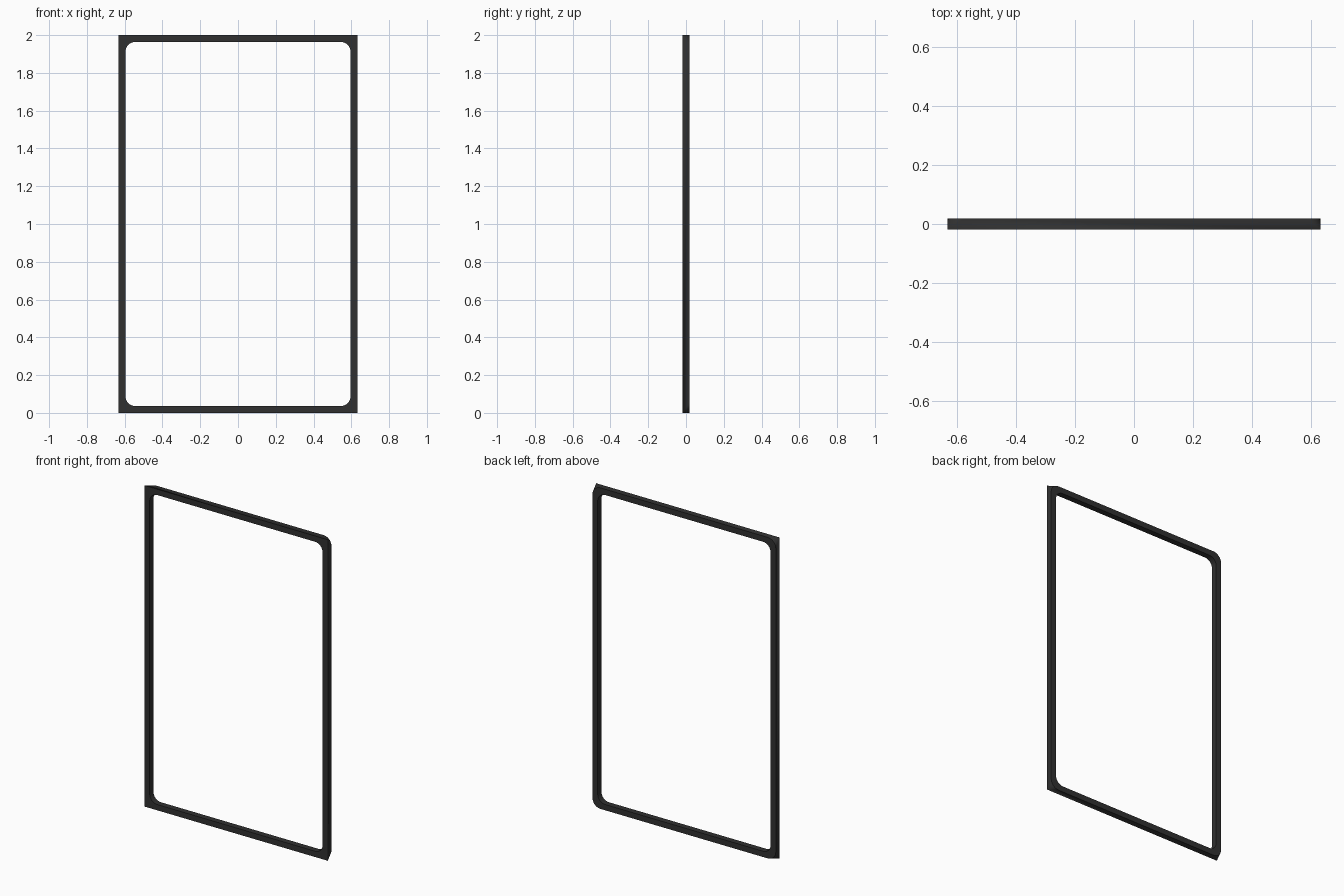
import bpy, bmesh, math

if "Cube" in bpy.data.objects:
    bpy.data.objects.remove(bpy.data.objects["Cube"])

HALF_W, HALF_H = 0.632, 1.0   # outer half size
BAR, HALF_D = 0.036, 0.0185   # bar width, half thickness
SEGS = 8                      # segments per rounded corner


def loop_points(half_w, half_h, radius):
    """Rounded rectangle in x/z; a zero radius collapses arcs to sharp corners."""
    pts = []
    for i, (sx, sz) in enumerate([(1, 1), (-1, 1), (-1, -1), (1, -1)]):
        for k in range(SEGS + 1):
            a = math.pi / 2 * (i + k / SEGS)
            pts.append((sx * (half_w - radius) + radius * math.cos(a),
                        sz * (half_h - radius) + radius * math.sin(a)))
    return pts


bm = bmesh.new()


def ring(half_w, half_h, radius, y):
    return [bm.verts.new((x, y, z + HALF_H))
            for x, z in loop_points(half_w, half_h, radius)]


# Square outer corners at the front, rounded at the back, rounded opening
rings = [
    ring(HALF_W, HALF_H, 0.0, -HALF_D),
    ring(HALF_W, HALF_H, 0.055, HALF_D),
    ring(HALF_W - BAR, HALF_H - BAR, 0.052, HALF_D),
    ring(HALF_W - BAR, HALF_H - BAR, 0.052, -HALF_D),
]
n = len(rings[0])
for r in range(4):
    a, b = rings[r], rings[(r + 1) % 4]
    for i in range(n):
        j = (i + 1) % n
        bm.faces.new((a[i], a[j], b[j], b[i]))
bmesh.ops.remove_doubles(bm, verts=bm.verts, dist=1e-5)
bmesh.ops.recalc_face_normals(bm, faces=bm.faces)

mesh = bpy.data.meshes.new("frame")
bm.to_mesh(mesh)
bm.free()
frame = bpy.data.objects.new("frame", mesh)
bpy.context.collection.objects.link(frame)

# Dark finish
mat = bpy.data.materials.new("dark_finish")
mat.diffuse_color = (0.03, 0.03, 0.03, 1)
mat.use_nodes = True
mat.node_tree.nodes["Principled BSDF"].inputs["Base Color"].default_value = mat.diffuse_color
mesh.materials.append(mat)

bpy.context.view_layer.objects.active = frame
frame.select_set(True)
bpy.ops.object.shade_smooth_by_angle(angle=math.radians(30))
